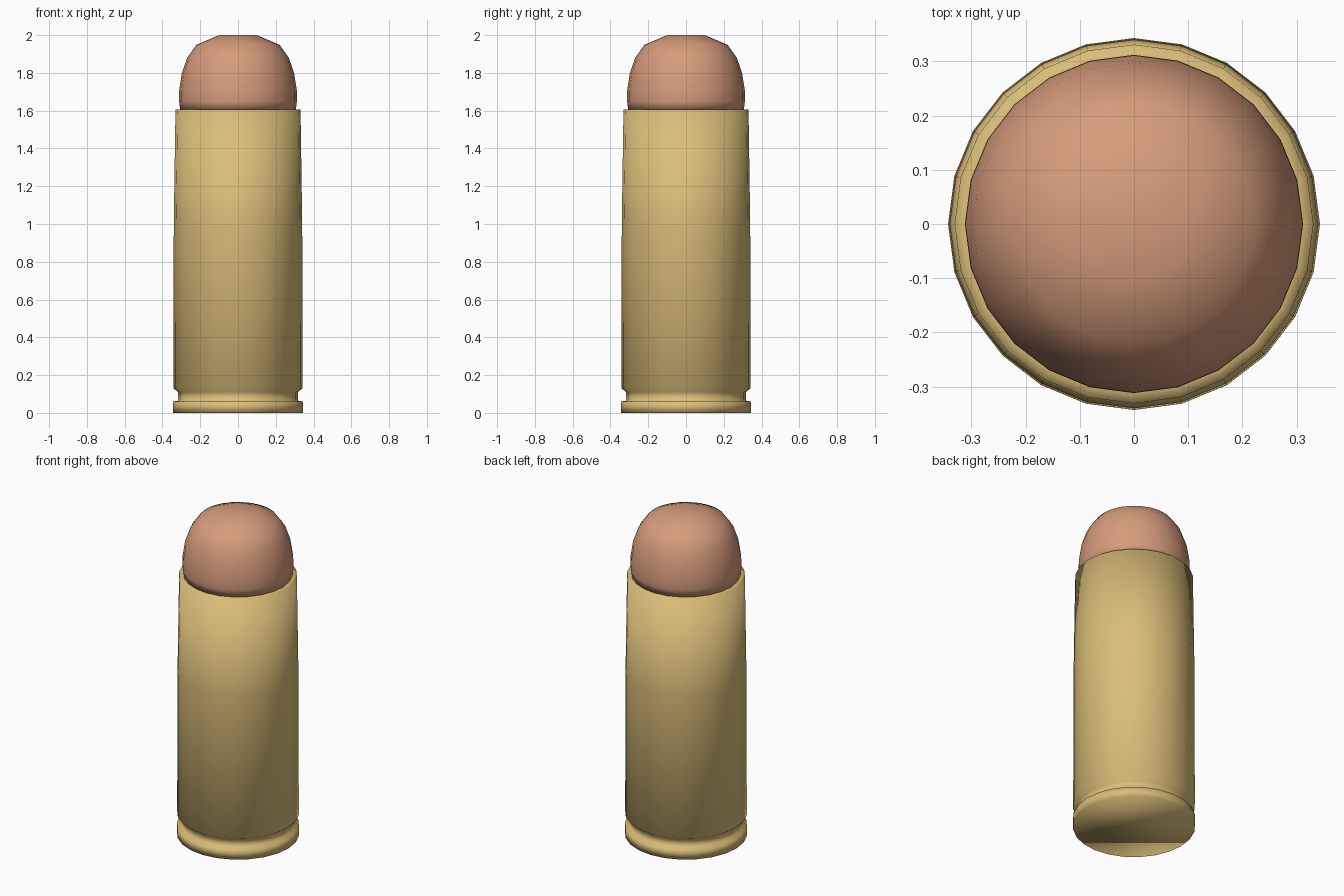
import bpy, bmesh
from math import cos, sin, tau

SIDES = 24

if "Cube" in bpy.data.objects:
    bpy.data.objects.remove(bpy.data.objects["Cube"], do_unlink=True)


def make_material(name, colour):
    mat = bpy.data.materials.new(name)
    mat.use_nodes = True
    mat.diffuse_color = colour
    mat.node_tree.nodes["Principled BSDF"].inputs["Base Color"].default_value = colour
    return mat


def lathe(name, profile, mat, cap_top):
    """Spin (radius, height) points round z, listed from bottom to top."""
    bm = bmesh.new()
    rings = [[bm.verts.new((r * cos(tau * i / SIDES), r * sin(tau * i / SIDES), z))
              for i in range(SIDES)] for r, z in profile]
    for low, high in zip(rings, rings[1:]):
        for i in range(SIDES):
            j = (i + 1) % SIDES
            bm.faces.new((low[i], low[j], high[j], high[i]))
    bm.faces.new(rings[0][::-1])
    if cap_top:
        bm.faces.new(rings[-1])
    for face in bm.faces:
        face.smooth = True
    mesh = bpy.data.meshes.new(name)
    bm.to_mesh(mesh)
    bm.free()
    mesh.materials.append(mat)
    obj = bpy.data.objects.new(name, mesh)
    bpy.context.collection.objects.link(obj)
    return obj


brass = make_material("brass", (0.70, 0.51, 0.19, 1))
copper = make_material("copper", (0.67, 0.33, 0.20, 1))

# Casing: base rim, groove, shoulder, tapered wall, and lip turned inward
lathe("casing", [(0.343, 0), (0.343, 0.06), (0.317, 0.065), (0.317, 0.11),
                 (0.342, 0.13), (0.340, 1.0), (0.331, 1.605), (0.305, 1.605)],
      brass, cap_top=False)

# Rounded tip with a small flat nose
lathe("tip", [(0.306, 1.605), (0.312, 1.65), (0.311, 1.71), (0.297, 1.80),
              (0.269, 1.88), (0.221, 1.948), (0.1, 2.0)],
      copper, cap_top=True)
